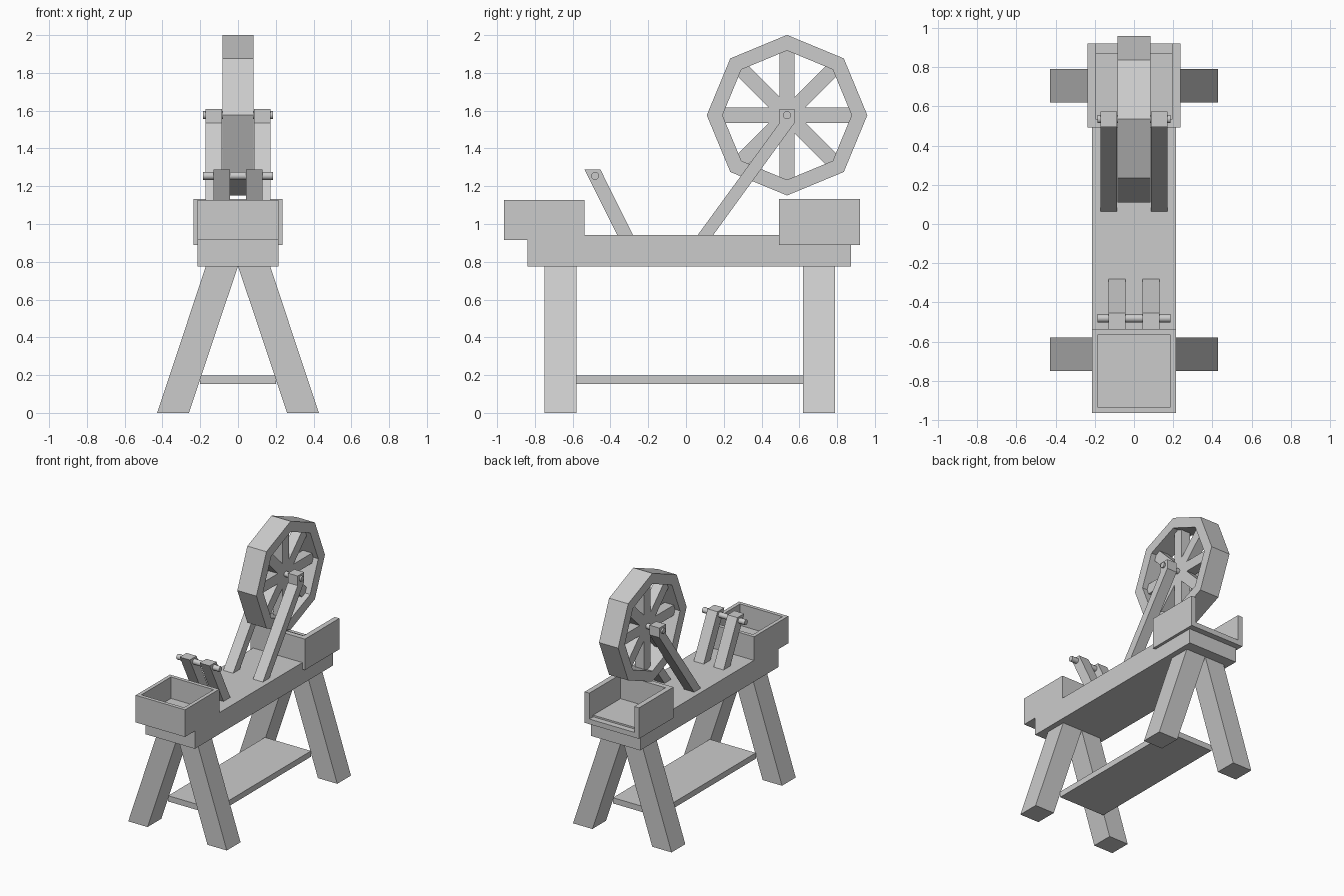
import bpy, bmesh
from math import sin, cos, pi
from mathutils import Matrix, Vector

if "Cube" in bpy.data.objects:
    bpy.data.objects.remove(bpy.data.objects["Cube"])


def finish(name, bm):
    bmesh.ops.recalc_face_normals(bm, faces=bm.faces)
    me = bpy.data.meshes.new(name)
    bm.to_mesh(me)
    bm.free()
    ob = bpy.data.objects.new(name, me)
    bpy.context.collection.objects.link(ob)
    return ob


def add_box(bm, x, y, z):
    size = Vector((x[1] - x[0], y[1] - y[0], z[1] - z[0]))
    mid = Vector((sum(x), sum(y), sum(z))) / 2
    m = Matrix.Translation(mid) @ Matrix.Diagonal((*size, 1))
    return bmesh.ops.create_cube(bm, size=1, matrix=m)["verts"]


def box(name, x, y, z):
    bm = bmesh.new()
    add_box(bm, x, y, z)
    return finish(name, bm)


def prism(name, pts, axis, a, b):
    """Extrude a 2D outline along axis from a to b."""
    place = {"x": lambda p, t: (t, p[0], p[1]),
             "y": lambda p, t: (p[0], t, p[1]),
             "z": lambda p, t: (p[0], p[1], t)}[axis]
    bm = bmesh.new()
    face = bm.faces.new([bm.verts.new(place(p, a)) for p in pts])
    new = bmesh.ops.extrude_face_region(bm, geom=[face])["geom"]
    move = Vector(place((0, 0), b - a))
    bmesh.ops.translate(bm, vec=move, verts=[v for v in new if isinstance(v, bmesh.types.BMVert)])
    return finish(name, bm)


def rod(name, y, z, radius, half):
    bm = bmesh.new()
    m = Matrix.Translation((0, y, z)) @ Matrix.Rotation(pi / 2, 4, "Y")
    bmesh.ops.create_cone(bm, cap_ends=True, segments=12, radius1=radius,
                          radius2=radius, depth=2 * half, matrix=m)
    ob = finish(name, bm)
    for p in ob.data.polygons:
        p.use_smooth = len(p.vertices) == 4
    for e in ob.data.edges:
        va, vb = (ob.data.vertices[i].co for i in e.vertices)
        e.use_edge_sharp = abs(va.x - vb.x) < 1e-4
    return ob


# Bench beam and lower shelf
box("bench_beam", (-0.214, 0.214), (-0.84, 0.873), (0.775, 0.943))
box("lower_shelf", (-0.2, 0.2), (-0.58, 0.62), (0.152, 0.197))

# Splayed legs, mirrored left and right
for end, y0, y1 in (("front", -0.75, -0.58), ("back", 0.62, 0.79)):
    for side, s in (("left", -1), ("right", 1)):
        outline = [(s * 0.428, 0), (s * 0.26, 0), (0, 0.777), (s * 0.17, 0.777)]
        prism(f"{end}_{side}_leg", outline, "y", y0, y1)

# Front box with a cavity sunk into its top
bm = bmesh.new()
add_box(bm, (-0.214, 0.214), (-0.963, -0.538), (0.915, 1.128))
bm.faces.ensure_lookup_table()
top = max(bm.faces, key=lambda f: f.calc_center_median().z)
bmesh.ops.inset_region(bm, faces=[top], thickness=0.041)
new = bmesh.ops.extrude_face_region(bm, geom=[top])["geom"]
bmesh.ops.translate(bm, vec=(0, 0, -0.168), verts=[v for v in new if isinstance(v, bmesh.types.BMVert)])
if top.is_valid:
    bm.faces.remove(top)
finish("front_box", bm)

# Back tray: U-shaped wall open at the rear, with a low floor
prism("back_tray_wall",
      [(-0.236, 0.493), (0.236, 0.493), (0.236, 0.92), (0.195, 0.92),
       (0.195, 0.534), (-0.195, 0.534), (-0.195, 0.92), (-0.236, 0.92)], "z", 0.89, 1.133)
box("back_tray_floor", (-0.195, 0.195), (0.534, 0.92), (0.89, 0.93))

# Leaning supports: wheel arms and spindle posts
for side, s in (("left", -1), ("right", 1)):
    prism(f"{side}_wheel_arm",
          [(0.063, 0.943), (0.145, 0.943), (0.575, 1.535), (0.575, 1.61),
           (0.495, 1.61), (0.495, 1.535)], "x", s * 0.086, s * 0.172)
    prism(f"{side}_spindle_post",
          [(-0.365, 0.943), (-0.281, 0.943), (-0.453, 1.288), (-0.537, 1.288)],
          "x", s * 0.043, s * 0.13)

# Axle and spindle rod
WY, WZ = 0.535, 1.576
rod("wheel_axle", WY, WZ, 0.021, 0.185)
rod("spindle_rod", -0.481, 1.255, 0.021, 0.185)

# Octagonal wheel rim
bm = bmesh.new()
rings = []
for i in range(8):
    a = i * pi / 4
    rings.append([bm.verts.new((x, WY + r * cos(a), WZ + r * sin(a)))
                  for x, r in ((-0.083, 0.425), (0.083, 0.425), (0.083, 0.342), (-0.083, 0.342))])
for i in range(8):
    p, q = rings[i], rings[(i + 1) % 8]
    for j in range(4):
        k = (j + 1) % 4
        bm.faces.new((p[j], p[k], q[k], q[j]))
finish("wheel_rim", bm)

# Spokes: four bars crossing at the hub
for i in range(4):
    bm = bmesh.new()
    verts = add_box(bm, (-0.04, 0.04), (-0.342, 0.342), (-0.04, 0.04))
    m = Matrix.Translation((0, WY, WZ)) @ Matrix.Rotation(i * pi / 4, 4, "X")
    bmesh.ops.transform(bm, matrix=m, verts=verts)
    finish(f"wheel_spoke_{i + 1}", bm)
